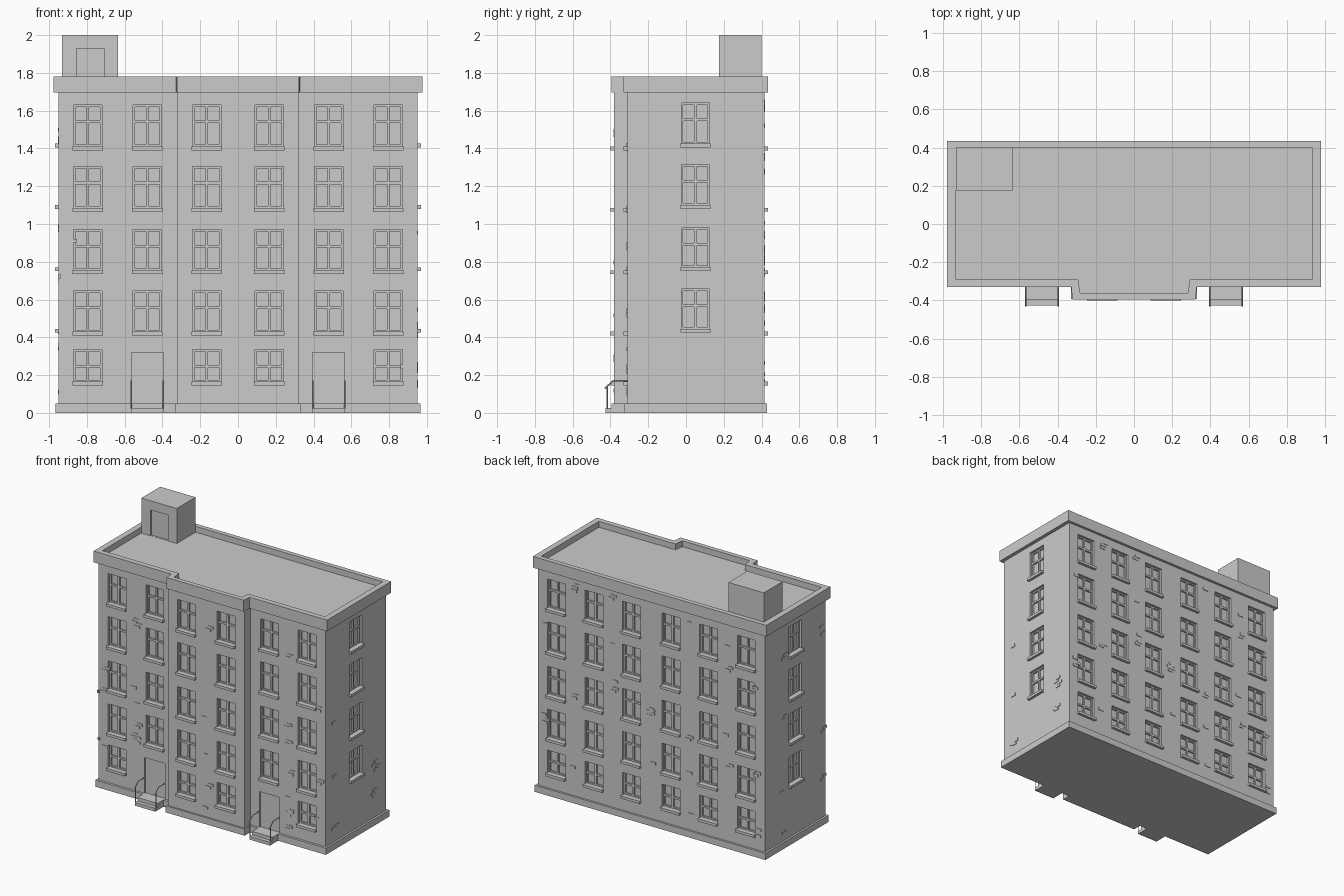
import bpy, bmesh, math, random
from mathutils import Matrix, Vector

if "Cube" in bpy.data.objects:
    bpy.data.objects.remove(bpy.data.objects["Cube"])
random.seed(4)

grey = bpy.data.materials.new("wall grey")
grey.use_nodes = True
color = (0.6, 0.6, 0.6, 1)
grey.diffuse_color = color
grey.node_tree.nodes["Principled BSDF"].inputs["Base Color"].default_value = color


def add_box(bm, lo, hi, frame=Matrix()):
    lo, hi = Vector(lo), Vector(hi)
    scale = Matrix.Diagonal((hi - lo).to_4d())
    scale[3][3] = 1
    bmesh.ops.create_cube(bm, size=1, matrix=frame @ Matrix.Translation((lo + hi) / 2) @ scale)


def add_prism(bm, outline, z0, z1):
    face = bm.faces.new([bm.verts.new((x, y, z0)) for x, y in outline])
    top = bmesh.ops.extrude_face_region(bm, geom=[face])["geom"]
    bmesh.ops.translate(bm, vec=(0, 0, z1 - z0),
                        verts=[v for v in top if isinstance(v, bmesh.types.BMVert)])


def make(name, bm):
    bmesh.ops.recalc_face_normals(bm, faces=bm.faces)
    mesh = bpy.data.meshes.new(name)
    bm.to_mesh(mesh)
    bm.free()
    mesh.materials.append(grey)
    obj = bpy.data.objects.new(name, mesh)
    bpy.context.collection.objects.link(obj)
    return obj


def carve(obj, cutter):
    mod = obj.modifiers.new("openings", "BOOLEAN")
    mod.operation, mod.solver, mod.object = "DIFFERENCE", "EXACT", cutter
    bpy.context.view_layer.update()
    deps = bpy.context.evaluated_depsgraph_get()
    mesh = bpy.data.meshes.new_from_object(obj.evaluated_get(deps))
    obj.modifiers.clear()
    obj.data = mesh
    bpy.data.objects.remove(cutter)


def plan(x, front, back, bay_x, bay_y, slant=0.0):
    half = [(bay_x, bay_y), (bay_x + slant, front), (x, front), (x, back)]
    return half + [(-px, py) for px, py in reversed(half)]


def wall(angle, distance):
    # local x runs along the wall, local y points inward
    return Matrix.Rotation(math.radians(angle), 4, "Z") @ Matrix.Translation((0, -distance, 0))


front, bay = wall(0, 0.31), wall(0, 0.38)
back, right, left = wall(180, 0.415), wall(90, 0.95), wall(-90, 0.95)

# Window positions: wall, centre, sill bottom, head
columns = (-0.795, -0.48, -0.165, 0.165, 0.48, 0.795)
rows = ((0.145, 0.335), (0.41, 0.645), (0.735, 0.97), (1.065, 1.305), (1.39, 1.63))
windows = []
for i, x in enumerate(columns):
    for floor, (low, high) in enumerate(rows):
        windows.append((back, x, low, high))
        if floor or i not in (1, 4):
            windows.append((bay if i in (2, 3) else front, x, low, high))
for low, high in rows[1:]:
    windows.append((right, 0.05, low + 0.015, high + 0.01))
    windows.append((left, -0.05, low + 0.015, high + 0.01))

# Openings, sills and window bars
cuts, sills, bars = bmesh.new(), bmesh.new(), bmesh.new()
for frame, u, low, high in windows:
    w, base = 0.075, low + 0.02
    add_box(cuts, (u - w, -0.02, base), (u + w, 0.03, high), frame)
    add_box(sills, (u - w - 0.005, -0.02, low), (u + w + 0.005, 0.03, base), frame)
    bar_z = high - 0.095
    for x0, x1, z0, z1 in ((-w, w, base, base + 0.01), (-w, w, high - 0.01, high),
                           (-w, w, bar_z, bar_z + 0.014),
                           (-w, -w + 0.01, base, high), (w - 0.01, w, base, high),
                           (-0.007, 0.007, base, high)):
        add_box(bars, (u + x0, 0.018, z0), (u + x1, 0.032, z1), frame)

# Entrance recesses
for x in (-0.48, 0.48):
    add_box(cuts, (x - 0.085, -0.02, 0.05), (x + 0.085, 0.012, 0.32), front)

walls_bm = bmesh.new()
add_prism(walls_bm, plan(0.95, -0.31, 0.415, 0.32, -0.38), 0.01, 1.71)
walls = make("walls", walls_bm)
carve(walls, make("opening_cutter", cuts))
make("window_sills", sills)
make("window_bars", bars)

# Plinth
plinth = bmesh.new()
add_prism(plinth, plan(0.965, -0.328, 0.43, 0.33, -0.393), 0, 0.05)
make("plinth", plinth)

# Cornice with sunken roof
cornice_bm, sunk = bmesh.new(), bmesh.new()
add_prism(cornice_bm, plan(0.977, -0.33, 0.435, 0.322, -0.395, 0.006), 1.695, 1.78)
add_prism(sunk, plan(0.932, -0.29, 0.4, 0.282, -0.36, 0.01), 1.735, 1.85)
carve(make("cornice_and_roof", cornice_bm), make("roof_cutter", sunk))

# Rooftop stair room with a shallow door
room_bm, door = bmesh.new(), bmesh.new()
add_box(room_bm, (-0.931, 0.175, 1.72), (-0.635, 0.399, 2))
add_box(door, (-0.855, 0.15, 1.736), (-0.71, 0.187, 1.93))
carve(make("rooftop_room", room_bm), make("door_cutter", door))

# Entrance steps and handrails
steps = bmesh.new()
rails = bpy.data.curves.new("handrails", "CURVE")
rails.dimensions, rails.bevel_depth, rails.bevel_resolution = "3D", 0.004, 0
rails.materials.append(grey)
for x in (-0.48, 0.48):
    add_box(steps, (x - 0.085, -0.425, 0), (x + 0.085, -0.31, 0.025))
    add_box(steps, (x - 0.085, -0.395, 0.02), (x + 0.085, -0.31, 0.051))
    for side in (-0.085, 0.085):
        for path in (((-0.31, 0.17), (-0.385, 0.17), (-0.43, 0.13)),
                     ((-0.418, 0.02), (-0.418, 0.138))):
            spline = rails.splines.new("POLY")
            spline.points.add(len(path) - 1)
            for point, (y, z) in zip(spline.points, path):
                point.co = (x + side, y, z, 1)
make_steps = make("entrance_steps", steps)
bpy.context.collection.objects.link(bpy.data.objects.new("handrails", rails))

# Loose clusters of raised bricks, kept clear of the openings
bricks = bmesh.new()
spots = [(front, -0.64, 16), (front, 0.64, 16), (front, -0.9, 6), (front, 0.9, 6), (bay, 0, 10)]
spots += [(back, x, 8) for x in (-0.88, -0.64, -0.32, 0, 0.32, 0.64, 0.88)]
spots += [(w, u, 8) for w in (left, right) for u in (-0.2, 0.27)]
for frame, u, count in spots:
    for _ in range(count // 2):
        z = random.uniform(0.08, 1.62)
        shift = random.uniform(-0.02, 0.02)
        for k in range(random.randint(1, 2)):
            x = u + shift + k * 0.02
            add_box(bricks, (x - 0.022, -0.004, z + k * 0.022),
                    (x + 0.022, 0.01, z + k * 0.022 + 0.02), frame)
make("raised_bricks", bricks)
